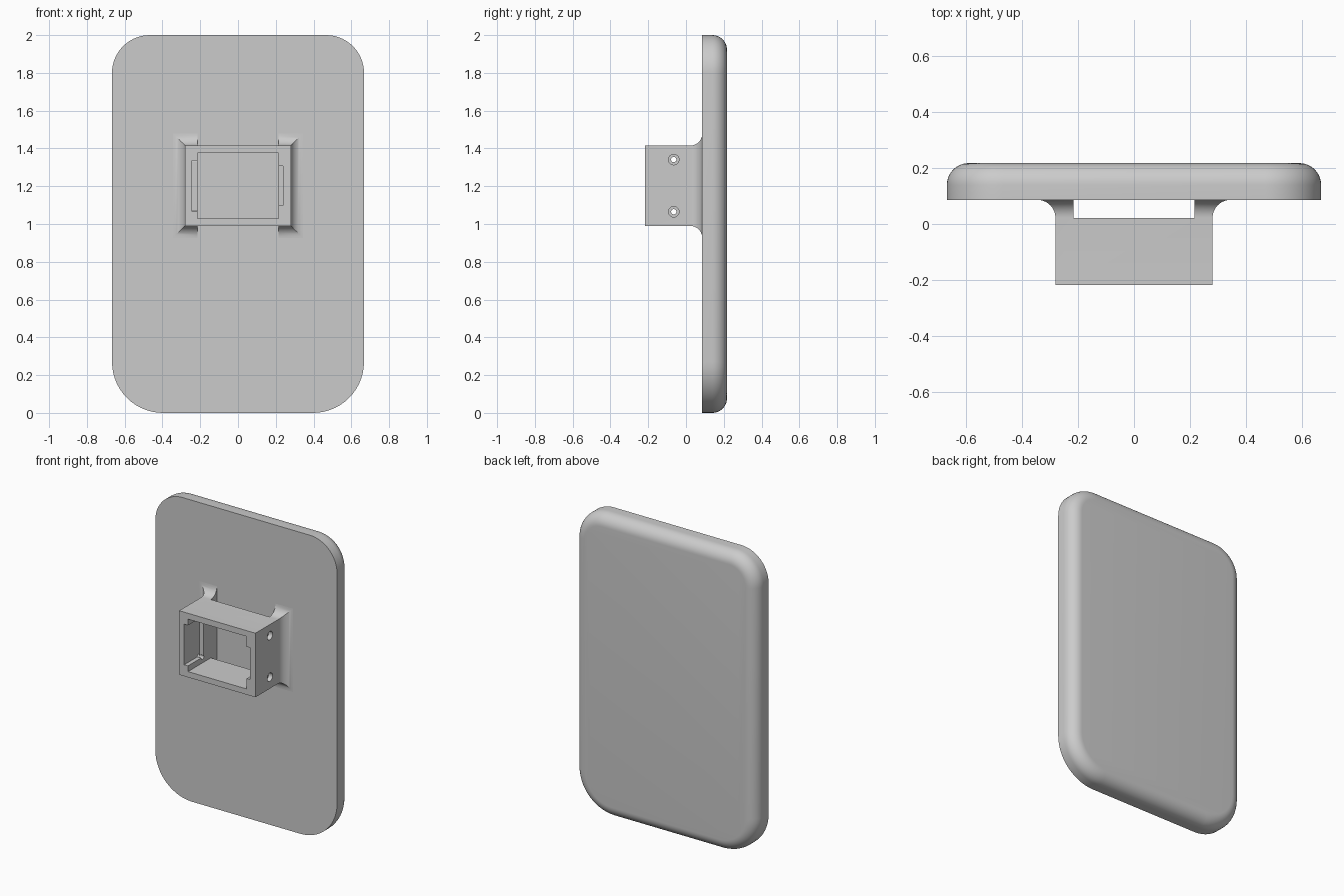
import bpy
import bmesh
from math import sin, cos, pi
from mathutils import Matrix

old = bpy.data.objects.get("Cube")
if old:
    bpy.data.objects.remove(old, do_unlink=True)

grey = bpy.data.materials.new("light grey")
grey.use_nodes = True
colour = (0.6, 0.6, 0.6, 1)
grey.diffuse_color = colour
grey.node_tree.nodes["Principled BSDF"].inputs["Base Color"].default_value = colour

HALF_W, FRONT, PLATE_Y, BACK = 0.667, -0.217, 0.086, 0.217


def make(name, bm):
    bmesh.ops.recalc_face_normals(bm, faces=bm.faces)
    mesh = bpy.data.meshes.new(name)
    bm.to_mesh(mesh)
    bm.free()
    mesh.materials.append(grey)
    obj = bpy.data.objects.new(name, mesh)
    bpy.context.collection.objects.link(obj)
    return obj


def loft(name, rings):
    """Skin a stack of closed rings and cap both ends."""
    bm = bmesh.new()
    loops = [[bm.verts.new(p) for p in ring] for ring in rings]
    n = len(loops[0])
    for a, b in zip(loops, loops[1:]):
        for i in range(n):
            j = (i + 1) % n
            bm.faces.new((a[i], a[j], b[j], b[i]))
    bm.faces.new(loops[0])
    bm.faces.new(loops[-1])
    return make(name, bm)


def box(name, x0, x1, y0, y1, z0, z1):
    ring = [(x0, z0), (x1, z0), (x1, z1), (x0, z1)]
    return loft(name, [[(x, y, z) for x, z in ring] for y in (y0, y1)])


def rod(name, x0, x1, y, z, radius):
    bm = bmesh.new()
    place = Matrix.Translation(((x0 + x1) / 2, y, z)) @ Matrix.Rotation(pi / 2, 4, 'Y')
    bmesh.ops.create_cone(bm, cap_ends=True, segments=24, radius1=radius,
                          radius2=radius, depth=abs(x1 - x0), matrix=place)
    return make(name, bm)


def select(obj):
    bpy.ops.object.select_all(action='DESELECT')
    obj.select_set(True)
    bpy.context.view_layer.objects.active = obj


def cut(obj, cutter):
    cutter.hide_render = True
    mod = obj.modifiers.new("cut", 'BOOLEAN')
    mod.operation, mod.solver, mod.object = 'DIFFERENCE', 'EXACT', cutter
    select(obj)
    bpy.ops.object.modifier_apply(modifier=mod.name)
    bpy.data.objects.remove(cutter, do_unlink=True)


def plate_ring(inset, y, steps=14):
    """Rounded rectangle with larger bottom corners, shrunk by inset."""
    points = []
    for k, (sx, sz, r) in enumerate([(1, 1, 0.2), (-1, 1, 0.2), (-1, -1, 0.27), (1, -1, 0.27)]):
        cx, cz = sx * (HALF_W - r), 1 + sz * (1 - r)
        for i in range(steps + 1):
            a = (k + i / steps) * pi / 2
            points.append((cx + (r - inset) * cos(a), y, cz + (r - inset) * sin(a)))
    return points


# Back plate: sharp front rim, rounded back rim
R = 0.078
arc = [i / 10 * pi / 2 for i in range(11)]
plate = loft("back_plate", [plate_ring(0, PLATE_Y)] +
             [plate_ring(R * (1 - cos(a)), BACK - R + R * sin(a)) for a in arc])


# Bracket: rectangular sleeve flaring into the plate
def sleeve_ring(e, y):
    x, z0, z1 = 0.28 + e, 0.99 - e, 1.415 + e
    return [(-x, y, z0), (x, y, z0), (x, y, z1), (-x, y, z1)]


F = 0.064
GAP_Y = PLATE_Y - F
bracket = loft("bracket", [sleeve_ring(0, FRONT)] +
               [sleeve_ring(F * (1 - cos(a)), GAP_Y + F * sin(a)) for a in arc] +
               [sleeve_ring(F, PLATE_Y + 0.01)])

# Opening through the sleeve and the gap behind its top and bottom walls
IN_X = 0.215
cut(bracket, box("opening", -IN_X, IN_X, -0.3, 0.15, 1.028, 1.376))
cut(bracket, box("gap", -IN_X, IN_X, GAP_Y, 0.15, 0.8, 1.6))

# Side grooves, taller on one side
cut(bracket, box("tall_groove", -0.243, -0.2, -0.3, -0.055, 1.066, 1.335))
cut(bracket, box("short_groove", 0.2, 0.239, -0.3, -0.055, 1.097, 1.308))

# Counterbored screw holes in both side walls
for side in (-1, 1):
    for z in (1.065, 1.341):
        cut(bracket, rod("bore", side * 0.25, side * 0.4, -0.065, z, 0.028))
        cut(bracket, rod("hole", side * 0.18, side * 0.4, -0.065, z, 0.014))

for obj in (plate, bracket):
    select(obj)
    bpy.ops.object.shade_smooth_by_angle(angle=pi / 6)
